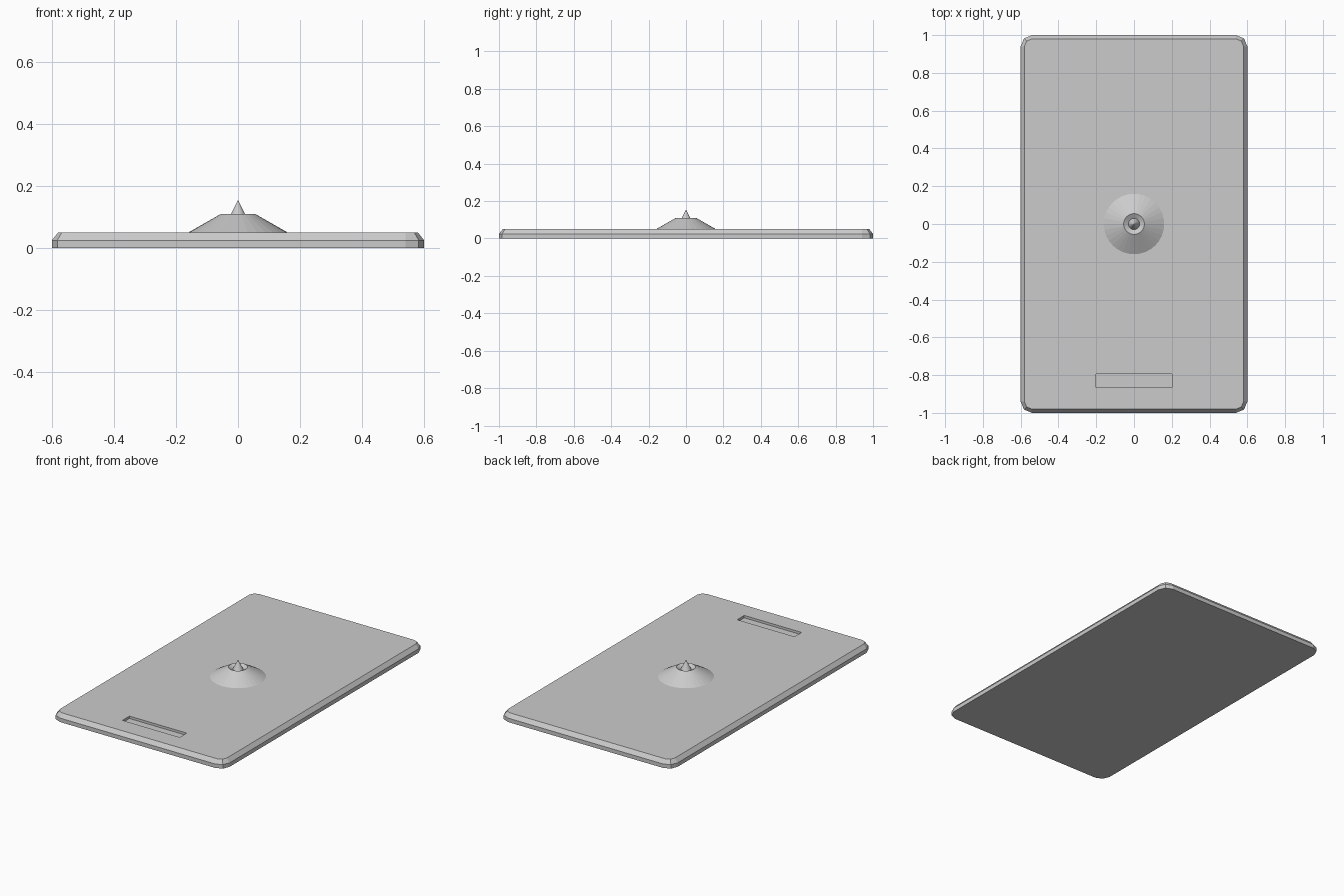
import bpy
import bmesh
from math import cos, sin, pi

if "Cube" in bpy.data.objects:
    bpy.data.objects.remove(bpy.data.objects["Cube"])

HX, HY, TOP, RADIUS = 0.6, 1.0, 0.05, 0.06


def mesh_object(name, bm):
    bmesh.ops.recalc_face_normals(bm, faces=bm.faces)
    mesh = bpy.data.meshes.new(name)
    bm.to_mesh(mesh)
    bm.free()
    obj = bpy.data.objects.new(name, mesh)
    bpy.context.collection.objects.link(obj)
    return obj


def rounded_loop(bm, inset, z, steps=2):
    """Rectangle outline with faceted round corners."""
    r = RADIUS - inset
    verts = []
    for q, (sx, sy) in enumerate([(1, 1), (-1, 1), (-1, -1), (1, -1)]):
        for i in range(steps + 1):
            a = (q + i / steps) * pi / 2
            verts.append(bm.verts.new((sx * (HX - RADIUS) + r * cos(a),
                                       sy * (HY - RADIUS) + r * sin(a), z)))
    return verts


def bridge(bm, a, b):
    n = len(a)
    for i in range(n):
        j = (i + 1) % n
        bm.faces.new((a[i], a[j], b[j], b[i]))


# Flat plate with a chamfered upper rim
bm = bmesh.new()
loops = [rounded_loop(bm, inset, z)
         for inset, z in [(0, 0), (0, 0.025), (0.02, TOP)]]
for lower, upper in zip(loops, loops[1:]):
    bridge(bm, lower, upper)
bm.faces.new(loops[0][::-1])
bm.faces.new(loops[-1])
plate = mesh_object("base_plate", bm)

# Shallow slot near the front end
bm = bmesh.new()
bmesh.ops.create_cube(bm, size=1)
bmesh.ops.scale(bm, vec=(0.4, 0.07, 0.03), verts=bm.verts)
bmesh.ops.translate(bm, vec=(0, -0.83, TOP), verts=bm.verts)
cutter = mesh_object("slot_cutter", bm)
cut = plate.modifiers.new("slot", 'BOOLEAN')
cut.operation = 'DIFFERENCE'
cut.solver = 'EXACT'
cut.object = cutter
bpy.context.view_layer.objects.active = plate
bpy.ops.object.modifier_apply(modifier=cut.name)
bpy.data.objects.remove(cutter)

# Central cone with a dished top and a small spike
profile = [(0.16, TOP), (0.055, 0.11), (0.03, 0.095)]
SIDES = 32
bm = bmesh.new()
rings = [[bm.verts.new((r * cos(2 * pi * i / SIDES), r * sin(2 * pi * i / SIDES), z))
          for i in range(SIDES)] for r, z in profile]
for lower, upper in zip(rings, rings[1:]):
    bridge(bm, lower, upper)
tip = bm.verts.new((0, 0, 0.155))
for i in range(SIDES):
    bm.faces.new((rings[-1][i], rings[-1][(i + 1) % SIDES], tip))
bm.faces.new(rings[0][::-1])
mesh_object("center_cone", bm)
